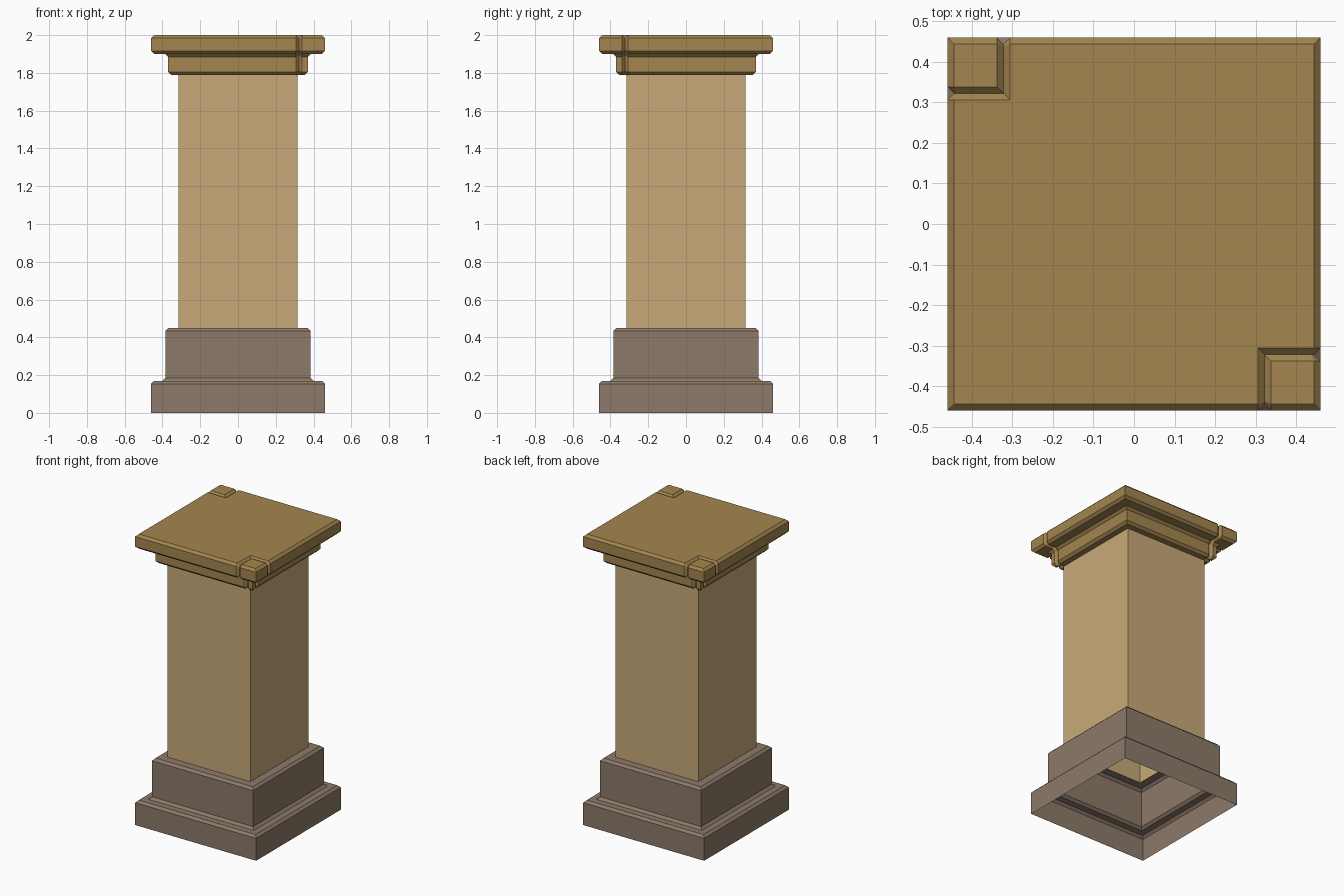
import bpy
import bmesh

BEVEL = 0.016    # chamfer size on every moulding
SPLIT = 0.322    # where the corner blocks part from the cap

if "Cube" in bpy.data.objects:
    bpy.data.objects.remove(bpy.data.objects["Cube"], do_unlink=True)


def material(name, rgb):
    mat = bpy.data.materials.new(name)
    mat.use_nodes = True
    color = (*rgb, 1)
    mat.diffuse_color = color
    mat.node_tree.nodes["Principled BSDF"].inputs["Base Color"].default_value = color
    return mat


def finish(name, bm, mat=None):
    bmesh.ops.recalc_face_normals(bm, faces=bm.faces)
    mesh = bpy.data.meshes.new(name)
    bm.to_mesh(mesh)
    bm.free()
    obj = bpy.data.objects.new(name, mesh)
    bpy.context.collection.objects.link(obj)
    if mat:
        mesh.materials.append(mat)
    return obj


def square_loft(name, profile, mat, closed=False):
    """Sweep a (half width, height) profile round a square."""
    bm = bmesh.new()
    rings = [[bm.verts.new((sx * h, sy * h, z))
              for sx, sy in ((-1, -1), (1, -1), (1, 1), (-1, 1))]
             for h, z in profile]
    for low, high in zip(rings, rings[1:]):
        for i in range(4):
            j = (i + 1) % 4
            bm.faces.new((low[i], low[j], high[j], high[i]))
    if closed:
        bm.faces.new(rings[0][::-1])
        bm.faces.new(rings[-1])
    return finish(name, bm, mat)


def corner_cutter():
    """Boxes over the two opposite corners."""
    bm = bmesh.new()
    for s in (-1, 1):
        cube = bmesh.ops.create_cube(bm, size=1)["verts"]
        mid = s * (SPLIT + 0.5)
        bmesh.ops.translate(bm, verts=cube, vec=(mid, -mid, 1.9))
    obj = finish("corner_cutter", bm)
    obj.hide_render = True
    return obj


def cut_and_chamfer(obj, cutter, operation):
    """Split off the corners, then chamfer the outline of each cut."""
    mod = obj.modifiers.new("corner_cut", "BOOLEAN")
    mod.operation, mod.object, mod.solver = operation, cutter, "EXACT"
    bpy.context.view_layer.update()
    graph = bpy.context.evaluated_depsgraph_get()
    cut = bpy.data.meshes.new_from_object(obj.evaluated_get(graph))
    obj.modifiers.clear()
    bm = bmesh.new()
    bm.from_mesh(cut)
    bmesh.ops.remove_doubles(bm, verts=bm.verts, dist=1e-5)

    def on_cut(edge, axis):
        return all(abs(abs(v.co[axis]) - SPLIT) < 1e-4
                   and v.co.x * v.co.y < 0 for v in edge.verts)

    outline = [e for e in bm.edges if on_cut(e, 0) != on_cut(e, 1)]
    bmesh.ops.bevel(bm, geom=outline, offset=BEVEL, segments=1,
                    affect="EDGES", clamp_overlap=True)
    bm.to_mesh(obj.data)
    bm.free()
    bpy.data.meshes.remove(cut)


base_brown = material("brown stone", (0.266, 0.195, 0.144))
shaft_tan = material("tan stone", (0.578, 0.402, 0.188))
cap_ochre = material("ochre stone", (0.366, 0.235, 0.080))

# Hollow stepped base
foot, plinth, shaft, neck = 0.46, 0.385, 0.315, 0.37
square_loft("base", [
    (foot, 0), (foot, 0.17 - BEVEL), (foot - BEVEL, 0.17),
    (plinth + BEVEL, 0.17), (plinth, 0.17 + BEVEL),
    (plinth, 0.45 - BEVEL), (plinth - BEVEL, 0.45), (shaft, 0.45)], base_brown)

# Plain square shaft
square_loft("shaft", [(shaft, 0.45), (shaft, 1.79)], shaft_tan)

# Moulded cap, with two opposite corners as separate blocks
cap_profile = [
    (neck - BEVEL, 1.79), (neck, 1.79 + BEVEL),
    (neck, 1.9 - BEVEL), (neck + BEVEL, 1.9), (foot - BEVEL, 1.9),
    (foot, 1.9 + BEVEL), (foot, 2 - BEVEL), (foot - BEVEL, 2)]
cutter = corner_cutter()
for name, operation in (("cap", "DIFFERENCE"), ("cap_corner_blocks", "INTERSECT")):
    part = square_loft(name, cap_profile, cap_ochre, closed=True)
    cut_and_chamfer(part, cutter, operation)
bpy.data.objects.remove(cutter, do_unlink=True)
